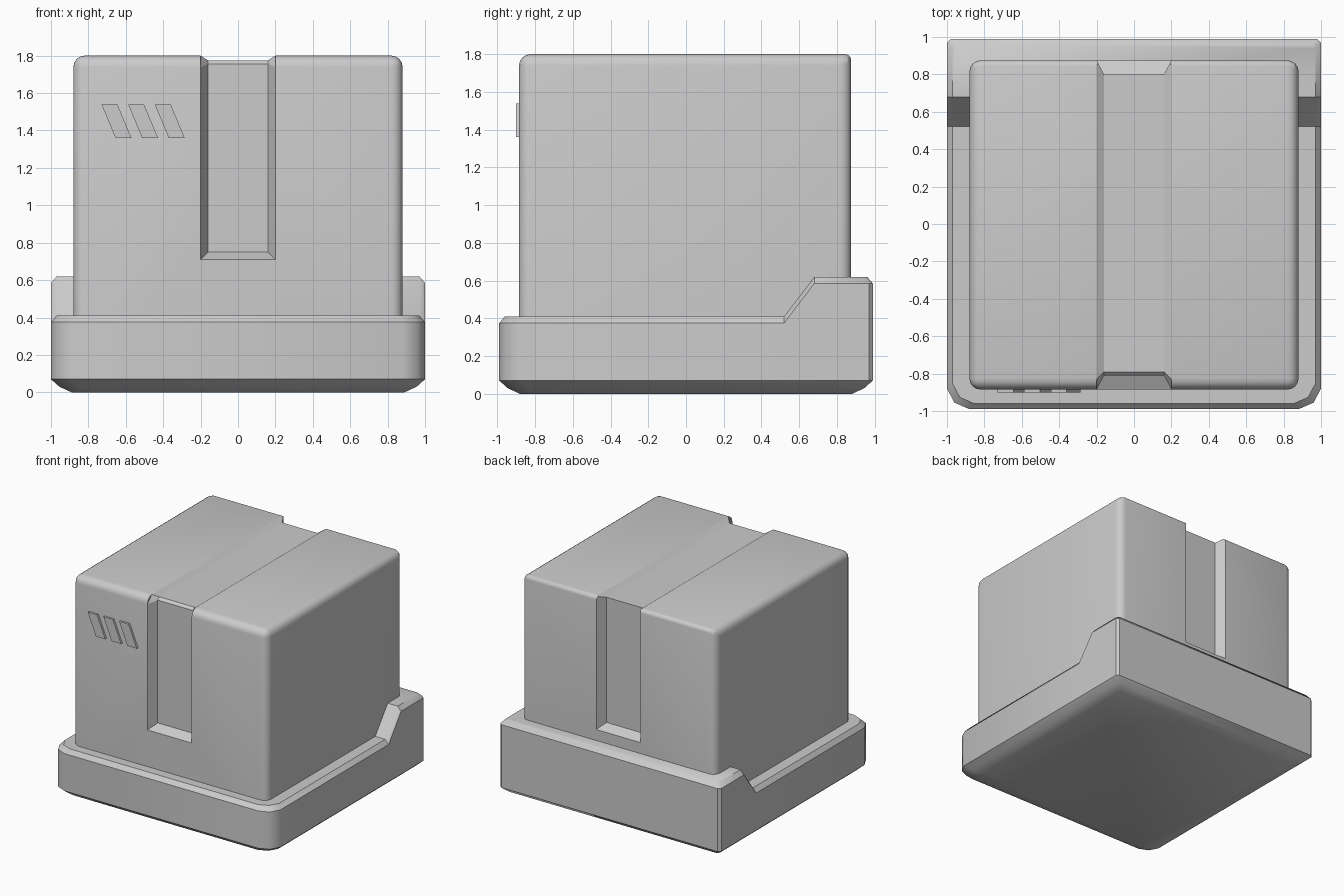
import bpy, bmesh, math

if "Cube" in bpy.data.objects:
    bpy.data.objects.remove(bpy.data.objects["Cube"])


def make(name, verts, faces):
    mesh = bpy.data.meshes.new(name)
    mesh.from_pydata(verts, [], faces)
    bm = bmesh.new()
    bm.from_mesh(mesh)
    bmesh.ops.recalc_face_normals(bm, faces=bm.faces)
    bm.to_mesh(mesh)
    bm.free()
    obj = bpy.data.objects.new(name, mesh)
    bpy.context.collection.objects.link(obj)
    return obj


def activate(obj):
    bpy.ops.object.select_all(action='DESELECT')
    obj.select_set(True)
    bpy.context.view_layer.objects.active = obj


def smooth(obj, angle=40):
    activate(obj)
    bpy.ops.object.shade_smooth_by_angle(angle=math.radians(angle))


def loft_faces(rings, n):
    return [(r * n + i, r * n + (i + 1) % n, (r + 1) * n + (i + 1) % n, (r + 1) * n + i)
            for r in range(rings - 1) for i in range(n)]


# Base tray: rounded front corners, stepped up towards the back
half = [(0.88, -0.99), (0.96, -0.955), (1, -0.88), (1, 0.52),
        (1, 0.68), (1, 0.97), (0.98, 0.99)]
outline = half + [(-x, y) for x, y in reversed(half)]
n = len(outline)
levels = [(0, 0.11, False), (0.03, 0.045, False), (0.07, 0, False),
          (-0.035, 0, True), (0, 0.03, True)]
verts = []
for z, inset, from_top in levels:
    for x, y in outline:
        top = (0.41 if y < 0.6 else 0.62) if from_top else 0
        py = y if 0.5 < y < 0.7 else y * (1 - inset)
        verts.append((x * (1 - inset), py, top + z))
t = n * (len(levels) - 1)
faces = loft_faces(len(levels), n)
faces.append(tuple(range(n)))
faces.append(tuple(t + i for i in (0, 1, 2, 3, 10, 11, 12, 13)))
faces.append((t + 3, t + 4, t + 9, t + 10))
faces.append(tuple(t + i for i in range(4, 10)))
base = make("base_tray", verts, faces)
smooth(base)

# Body block: softly bevelled, tighter along the rear top edge
x, y0, y1, z0, z1 = 0.88, -0.885, 0.875, 0.2, 1.8
body = make("body", [(sx, y, z) for z in (z0, z1)
                     for sx, y in ((-x, y0), (x, y0), (x, y1), (-x, y1))],
            loft_faces(2, 4) + [(0, 1, 2, 3), (4, 5, 6, 7)])
weights = body.data.attributes.new("bevel_weight_edge", 'FLOAT', 'EDGE')
for e in body.data.edges:
    pts = [body.data.vertices[i].co for i in e.vertices]
    if all(p.z < 1 for p in pts):
        w = 0
    elif all(p.z > 1 and p.y > 0 for p in pts):
        w = 0.5
    else:
        w = 1
    weights.data[e.index].value = w
bev = body.modifiers.new("Bevel", 'BEVEL')
bev.limit_method = 'WEIGHT'
bev.width = 0.06
bev.segments = 4

# Groove cutter: a tapered strap running up the front, over the top, down the back
# each station holds (y, z) of the groove floor, rim and a point outside the body
path = [((-0.81, 0.75), (-0.885, 0.71), (-0.985, 0.71)),
        ((-0.81, 1.755), (-0.885, 1.74), (-0.985, 1.85)),
        ((-0.79, 1.775), (-0.83, 1.8), (-0.94, 1.9)),
        ((0.80, 1.775), (0.875, 1.8), (0.975, 1.9)),
        ((0.80, 0.75), (0.875, 0.71), (0.975, 0.71))]
verts = []
for floor, rim, far in path:
    for sx, p in ((-0.16, floor), (0.16, floor), (0.2, rim),
                  (0.2, far), (-0.2, far), (-0.2, rim)):
        verts.append((sx, *p))
faces = loft_faces(len(path), 6)
for s in (0, 24):
    faces += [(s, s + 1, s + 2, s + 5), (s + 5, s + 2, s + 3, s + 4)]
cutter = make("groove_cutter", verts, faces)
cutter.hide_render = True
cut = body.modifiers.new("Groove", 'BOOLEAN')
cut.operation = 'DIFFERENCE'
cut.solver = 'EXACT'
cut.object = cutter
activate(body)
for m in ("Bevel", "Groove"):
    bpy.ops.object.modifier_apply(modifier=m)
bpy.data.objects.remove(cutter)
smooth(body, 25)

# Slanted raised bars on the front
for i in range(3):
    left = -0.73 + 0.1425 * i
    para = [(left, 1.54), (left + 0.085, 1.54), (left + 0.16, 1.36), (left + 0.075, 1.36)]
    make(f"slanted_bar_{i + 1}",
         [(px, py, pz) for py in (-0.902, -0.875) for px, pz in para],
         loft_faces(2, 4) + [(0, 1, 2, 3), (4, 5, 6, 7)])
